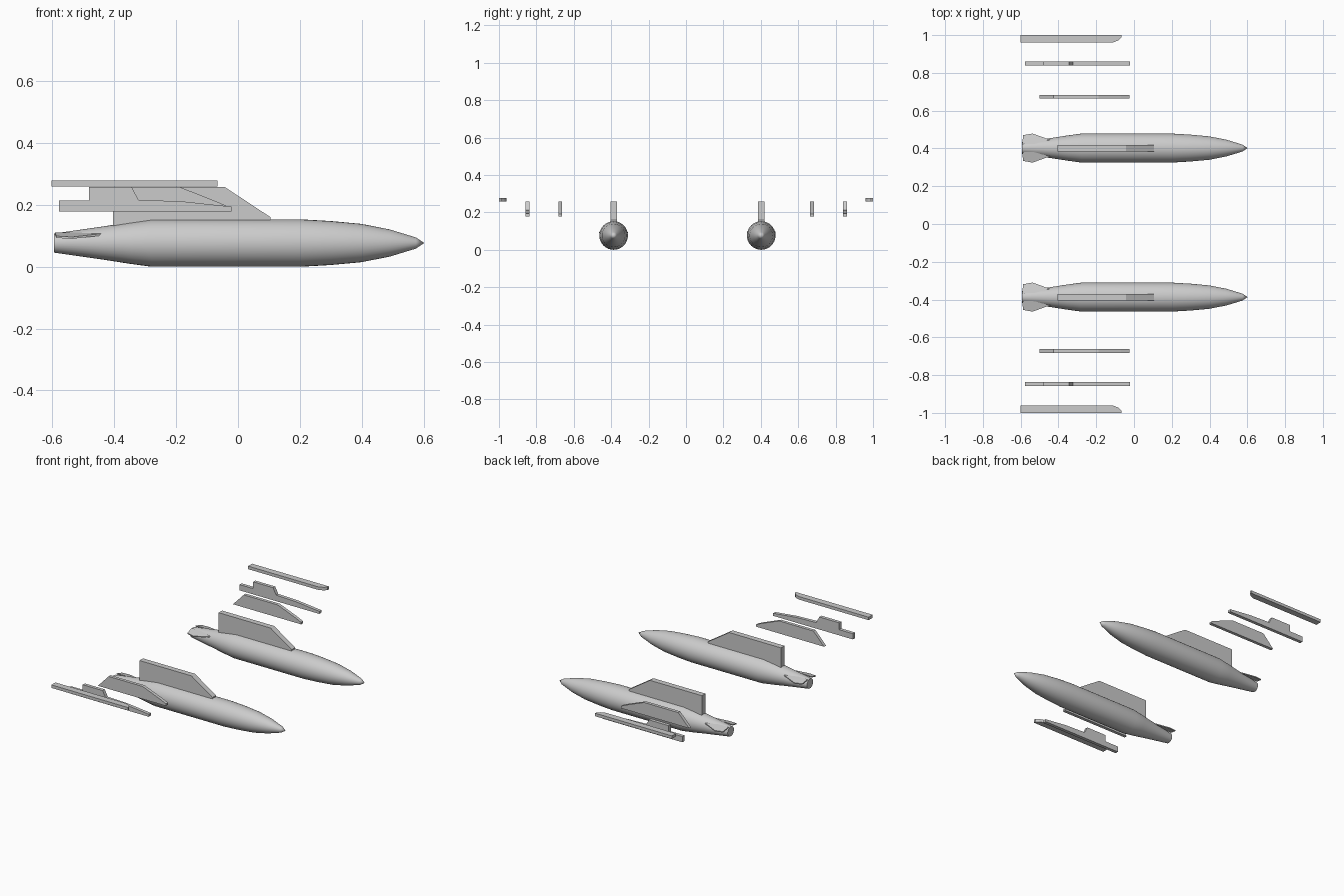
import bpy, bmesh
from math import cos, sin, tau, radians

if "Cube" in bpy.data.objects:
    bpy.data.objects.remove(bpy.data.objects["Cube"])


def finish(bm, name):
    bmesh.ops.recalc_face_normals(bm, faces=bm.faces)
    me = bpy.data.meshes.new(name)
    bm.to_mesh(me)
    bm.free()
    ob = bpy.data.objects.new(name, me)
    bpy.context.collection.objects.link(ob)
    return ob


def extrude(name, pts, vec):
    """Extrude a closed 3D outline along vec."""
    bm = bmesh.new()
    face = bm.faces.new([bm.verts.new(p) for p in pts])
    geo = bmesh.ops.extrude_face_region(bm, geom=[face])["geom"]
    bmesh.ops.translate(bm, vec=vec,
                        verts=[v for v in geo if isinstance(v, bmesh.types.BMVert)])
    return finish(bm, name)


def slab(name, xz, y, thick):
    """Side-view outline given thickness across y."""
    return extrude(name, [(x, y - thick / 2, z) for x, z in xz], (0, thick, 0))


def lathe_x(name, profile, y, z, n=32):
    """Body of revolution about the x axis, from nose point to flat tail."""
    bm = bmesh.new()
    tip = bm.verts.new((profile[0][0], y, z))
    rings = [[bm.verts.new((x, y + r * cos(tau * i / n), z + r * sin(tau * i / n)))
              for i in range(n)] for x, r in profile[1:]]
    for i in range(n):
        j = (i + 1) % n
        bm.faces.new((tip, rings[0][i], rings[0][j]))
        for a, b in zip(rings, rings[1:]):
            bm.faces.new((a[i], b[i], b[j], a[j]))
    bm.faces.new(rings[-1])
    ob = finish(bm, name)
    bpy.ops.object.select_all(action='DESELECT')
    ob.select_set(True)
    bpy.context.view_layer.objects.active = ob
    bpy.ops.object.shade_smooth_by_angle(angle=radians(30))
    return ob


TANK = [(0.602, 0), (0.575, 0.018), (0.49, 0.044), (0.398, 0.062), (0.30, 0.071),
        (0.205, 0.0765), (-0.28, 0.0765), (-0.35, 0.067), (-0.44, 0.053), (-0.594, 0.031)]
TANK_PYLON = [(-0.404, 0.13), (-0.404, 0.257), (-0.042, 0.257), (0.105, 0.160), (0.105, 0.13)]
INNER_PYLON = [(-0.5, 0.178), (-0.425, 0.257), (-0.187, 0.257), (-0.07, 0.211),
               (-0.025, 0.191), (-0.025, 0.178)]
OUTER_PYLON = [(-0.578, 0.178), (-0.578, 0.214), (-0.482, 0.214), (-0.482, 0.257),
               (-0.343, 0.257), (-0.322, 0.216), (-0.18, 0.211), (-0.021, 0.194),
               (-0.021, 0.178)]
TIP_RAIL = [(-0.602, 0.96), (-0.602, 1.0), (-0.067, 1.0), (-0.067, 0.988),
            (-0.085, 0.971), (-0.115, 0.96)]
# drooping tail fin: x, sideways offset, height
FIN = [(-0.44, 0.025, 0.107), (-0.44, 0.042, 0.103), (-0.537, 0.077, 0.092),
       (-0.587, 0.068, 0.095), (-0.592, 0.02, 0.107)]

for side, s, ty, iy, oy in (("left", 1, 0.402, 0.674, 0.85),
                            ("right", -1, -0.387, -0.672, -0.848)):
    # Fuel tank with its pylon and two tail fins
    lathe_x(f"tank_{side}", TANK, ty, 0.0765)
    slab(f"tank_pylon_{side}", TANK_PYLON, ty, 0.035)
    for k, f in ((1, "a"), (-1, "b")):
        extrude(f"tail_fin_{side}_{f}", [(x, ty + k * d, z - 0.002) for x, d, z in FIN],
                (0, 0, 0.006))
    # Wing pylons
    slab(f"inner_pylon_{side}", INNER_PYLON, iy, 0.02)
    slab(f"outer_pylon_{side}", OUTER_PYLON, oy, 0.021)
    # Wing tip rail
    extrude(f"tip_rail_{side}", [(x, s * y, 0.259) for x, y in TIP_RAIL], (0, 0, 0.019))
